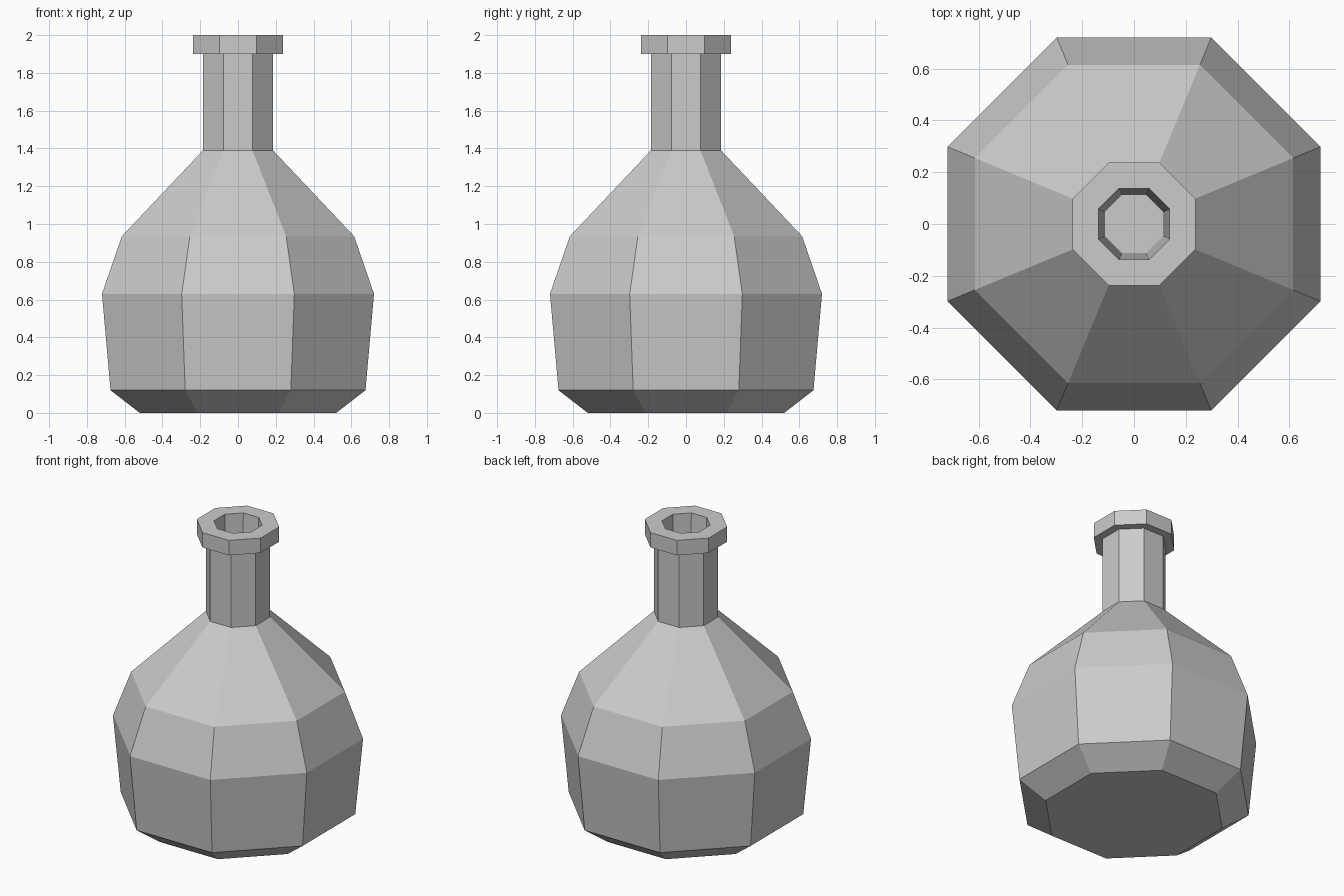
import bpy
import bmesh
from math import cos, sin, pi

cube = bpy.data.objects.get("Cube")
if cube:
    bpy.data.objects.remove(cube, do_unlink=True)

SIDES = 8

# Single flat grey
grey = bpy.data.materials.new("plain_grey")
grey.use_nodes = True
colour = (0.6, 0.6, 0.6, 1.0)
grey.diffuse_color = colour
grey.node_tree.nodes["Principled BSDF"].inputs["Base Color"].default_value = colour


def ring(bm, apothem, z):
    """Octagon with flats facing the axes."""
    r = apothem / cos(pi / SIDES)
    angles = [(i + 0.5) * 2 * pi / SIDES for i in range(SIDES)]
    return [bm.verts.new((r * cos(a), r * sin(a), z)) for a in angles]


def lathe(name, profile):
    """Flat-sided solid turned from (apothem, height) pairs, capped at both ends."""
    bm = bmesh.new()
    rings = [ring(bm, r, z) for r, z in profile]
    for low, high in zip(rings, rings[1:]):
        for i in range(SIDES):
            j = (i + 1) % SIDES
            bm.faces.new((low[i], low[j], high[j], high[i]))
    bm.faces.new(rings[0][::-1])
    bm.faces.new(rings[-1])
    bmesh.ops.recalc_face_normals(bm, faces=bm.faces)
    mesh = bpy.data.meshes.new(name)
    bm.to_mesh(mesh)
    bm.free()
    mesh.materials.append(grey)
    obj = bpy.data.objects.new(name, mesh)
    bpy.context.collection.objects.link(obj)
    return obj


# Base, belly, shoulder, neck, lip, then down the bore to its floor
lathe("bottle", [
    (0.52, 0.0), (0.675, 0.12), (0.72, 0.63), (0.615, 0.935),
    (0.185, 1.39), (0.185, 1.90), (0.237, 1.90), (0.237, 2.0),
    (0.138, 2.0), (0.112, 1.39),
])
